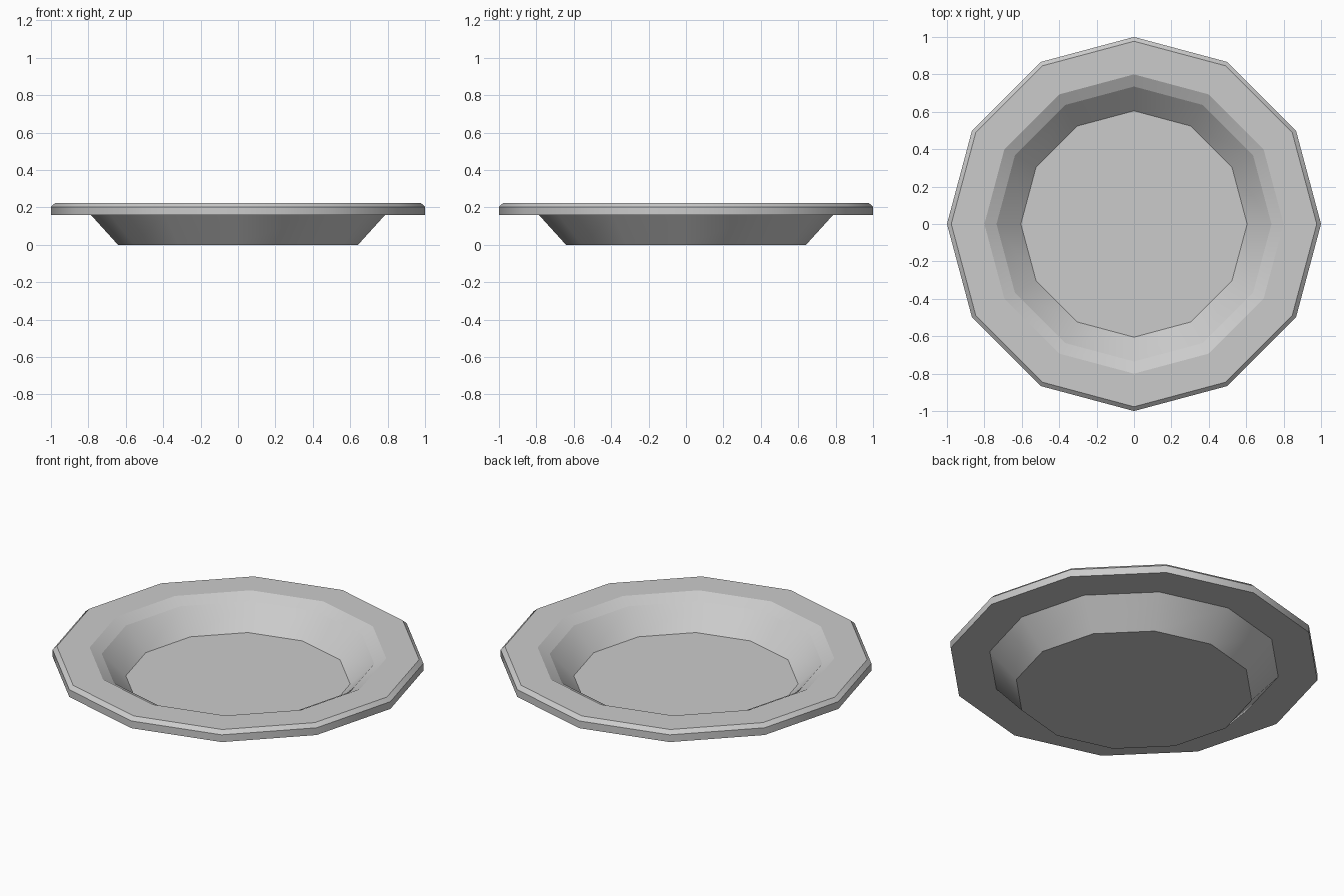
import bpy
import bmesh
from math import cos, sin, tau

cube = bpy.data.objects.get("Cube")
if cube:
    bpy.data.objects.remove(cube, do_unlink=True)

SIDES = 12

# Single ceramic colour
grey = bpy.data.materials.new("light_grey")
grey.use_nodes = True
colour = (0.6, 0.6, 0.6, 1)
grey.diffuse_color = colour
grey.node_tree.nodes["Principled BSDF"].inputs["Base Color"].default_value = colour

# Dish cross-section (radius, height), from underside to inner floor
profile = [
    (0.642, 0.0),     # foot
    (0.787, 0.16),    # under the rim
    (1.0, 0.16),      # rim outer edge
    (1.0, 0.203),
    (0.977, 0.224),   # rim bevel
    (0.80, 0.224),    # inner lip
    (0.735, 0.19),
    (0.605, 0.064),   # floor
]

bm = bmesh.new()
rings = [[bm.verts.new((r * cos(tau * i / SIDES), r * sin(tau * i / SIDES), z))
          for i in range(SIDES)] for r, z in profile]

# Walls and rim between neighbouring rings
for low, high in zip(rings, rings[1:]):
    for i in range(SIDES):
        j = (i + 1) % SIDES
        bm.faces.new((low[i], low[j], high[j], high[i]))

# Underside and inner floor
bm.faces.new(rings[0][::-1])
bm.faces.new(rings[-1])

# Smooth around the dish, crisp between the bands
for face in bm.faces:
    face.smooth = True
for ring in rings:
    for i in range(SIDES):
        bm.edges.get((ring[i - 1], ring[i])).smooth = False

mesh = bpy.data.meshes.new("plate")
bm.to_mesh(mesh)
bm.free()
mesh.materials.append(grey)
plate = bpy.data.objects.new("plate", mesh)
bpy.context.collection.objects.link(plate)
